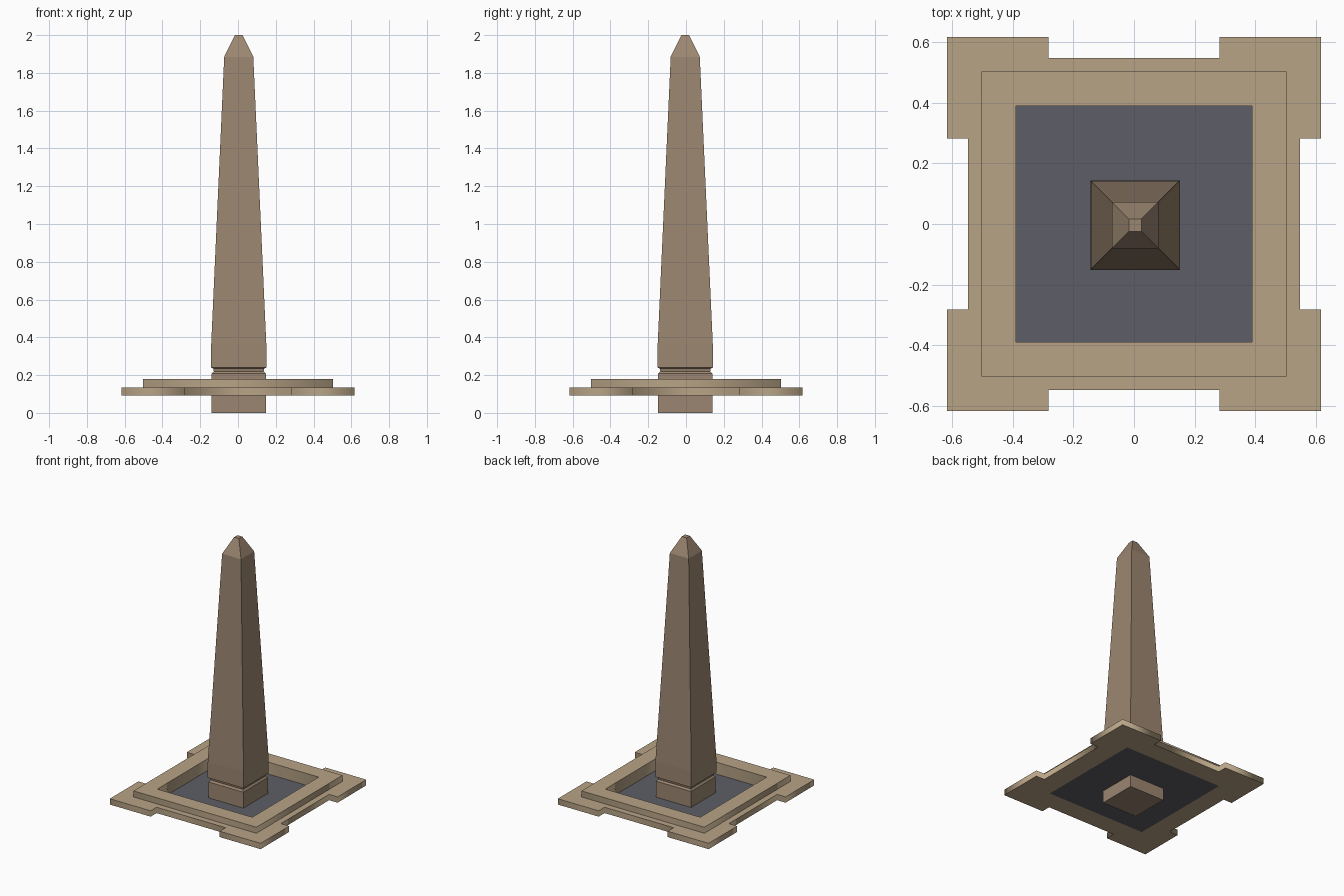
import bpy, bmesh

if "Cube" in bpy.data.objects:
    bpy.data.objects.remove(bpy.data.objects["Cube"])


def material(name, rgb):
    m = bpy.data.materials.new(name)
    m.diffuse_color = (*rgb, 1)
    m.use_nodes = True
    m.node_tree.nodes["Principled BSDF"].inputs["Base Color"].default_value = m.diffuse_color
    return m


def add_object(name, bm, mat):
    me = bpy.data.meshes.new(name)
    bmesh.ops.recalc_face_normals(bm, faces=bm.faces)
    bm.to_mesh(me)
    bm.free()
    me.materials.append(mat)
    ob = bpy.data.objects.new(name, me)
    bpy.context.collection.objects.link(ob)
    return ob


def four_fold(points):
    # repeat a corner outline around the four quadrants
    out = []
    for _ in range(4):
        out += points
        points = [(-y, x) for x, y in points]
    return out


def slab(name, outline, hole, z0, z1, mat):
    # flat frame: filled outline with a hole, given thickness
    cu = bpy.data.curves.new(name + "_outline", 'CURVE')
    cu.dimensions = '2D'
    cu.fill_mode = 'BOTH'
    cu.extrude = (z1 - z0) / 2
    for pts in (outline, hole):
        sp = cu.splines.new('POLY')
        sp.points.add(len(pts) - 1)
        for p, (x, y) in zip(sp.points, pts):
            p.co = (x, y, 0, 1)
        sp.use_cyclic_u = True
    tmp = bpy.data.objects.new(name + "_outline", cu)
    bpy.context.collection.objects.link(tmp)
    deps = bpy.context.evaluated_depsgraph_get()
    me = bpy.data.meshes.new_from_object(tmp.evaluated_get(deps))
    bpy.data.objects.remove(tmp)
    bm = bmesh.new()
    bm.from_mesh(me)
    bpy.data.meshes.remove(me)
    bmesh.ops.remove_doubles(bm, verts=bm.verts, dist=1e-5)
    bmesh.ops.translate(bm, verts=bm.verts, vec=(0, 0, (z0 + z1) / 2))
    return add_object(name, bm, mat)


tan = material("pale_stone", (0.48, 0.37, 0.24))
brown = material("shaft_stone", (0.33, 0.24, 0.165))
slate = material("dark_floor", (0.11, 0.11, 0.135))

# Surround: notched lower step and square upper step
hole = four_fold([(0.388, 0.388)])
M, N, O = 0.547, 0.282, 0.616
slab("lower_step", four_fold([(M, N), (O, N), (O, O), (N, O), (N, M)]),
     hole, 0.092, 0.135, tan)
slab("upper_step", four_fold([(0.502, 0.502)]), hole, 0.135, 0.18, tan)

# Sunken floor panel
bm = bmesh.new()
bmesh.ops.create_grid(bm, x_segments=1, y_segments=1, size=0.402)
bmesh.ops.translate(bm, verts=bm.verts, vec=(-0.002, 0.002, 0.09))
add_object("floor_panel", bm, slate)

# Obelisk: square section stacked along (half width, height)
profile = [(0.143, 0), (0.143, 0.208), (0.132, 0.22), (0.135, 0.234),
           (0.147, 0.24), (0.146, 0.36), (0.077, 1.885), (0.02, 2.0)]
bm = bmesh.new()
rings = [[bm.verts.new((x + 0.004, y - 0.004, z)) for x, y in four_fold([(h, h)])]
         for h, z in profile]
for a, b in zip(rings, rings[1:]):
    for i in range(4):
        j = (i + 1) % 4
        bm.faces.new((a[i], a[j], b[j], b[i]))
bm.faces.new(rings[0])
bm.faces.new(rings[-1])
add_object("obelisk", bm, brown)
